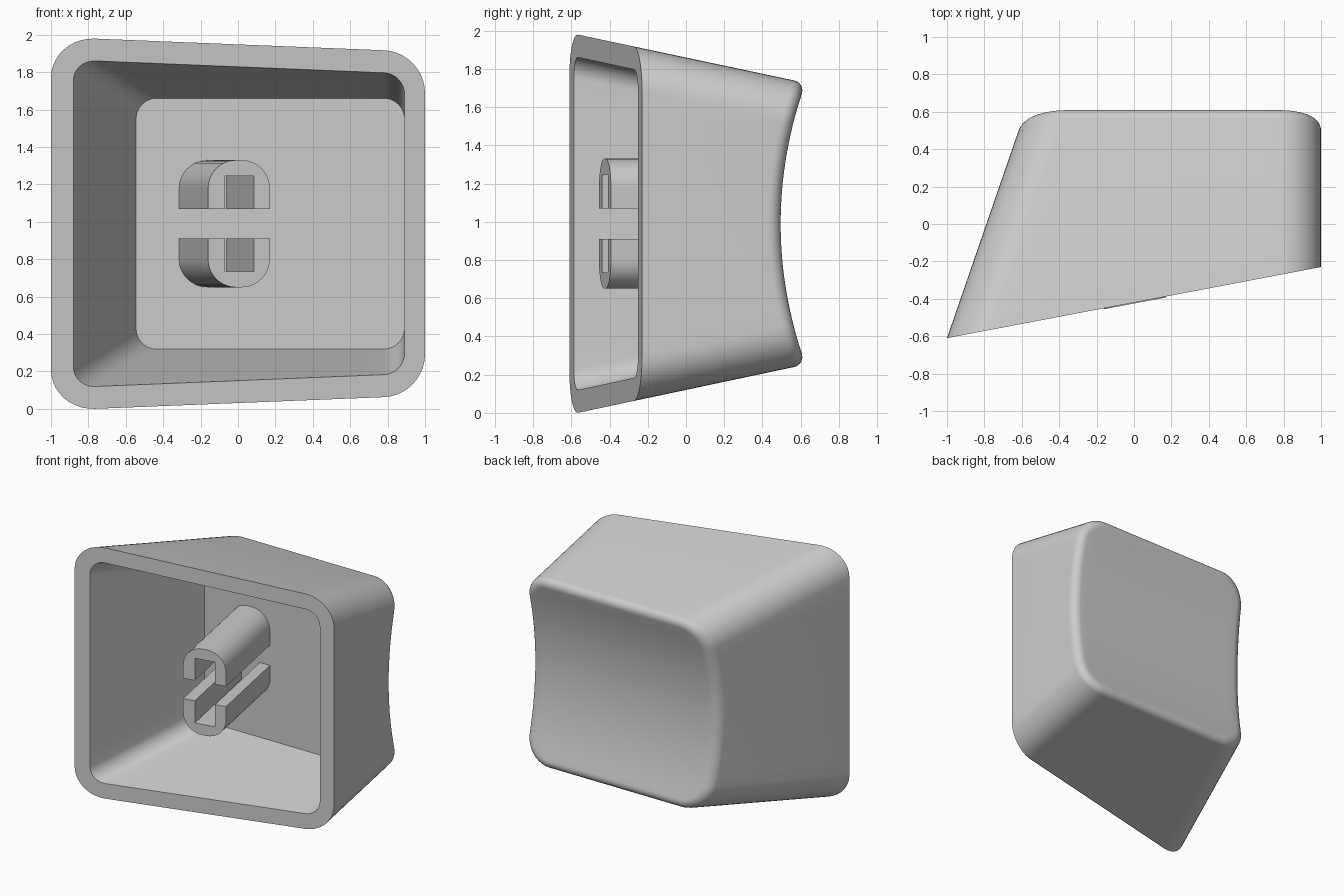
import bpy, bmesh
from math import cos, sin, pi, sqrt

if "Cube" in bpy.data.objects:
    bpy.data.objects.remove(bpy.data.objects["Cube"], do_unlink=True)

MID = 0.99        # height of the centre line
FLOOR = 0.36      # depth of the cavity floor
TILT = 0.19       # slope of the open side

grey = bpy.data.materials.new("light_grey")
grey.use_nodes = True
grey.diffuse_color = (0.6, 0.6, 0.6, 1)
grey.node_tree.nodes["Principled BSDF"].inputs["Base Color"].default_value = grey.diffuse_color


def rounded_rect(x0, x1, half, r, arc=10, side=14):
    """Rounded rectangle in x and z, with its straight sides subdivided."""
    corners = [(x1 - r, half - r, 0), (x0 + r, half - r, 1),
               (x0 + r, r - half, 2), (x1 - r, r - half, 3)]
    pts = []
    for cx, cz, q in corners:
        bend = [(cx + r * cos((q + k / arc) * pi / 2),
                 MID + cz + r * sin((q + k / arc) * pi / 2)) for k in range(arc + 1)]
        if pts:
            ax, az = pts[-1]
            pts += [(ax + (bend[0][0] - ax) * k / side, az + (bend[0][1] - az) * k / side)
                    for k in range(1, side)]
        pts += bend
    (ax, az), (bx, bz) = pts[-1], pts[0]
    return pts + [(ax + (bx - ax) * k / side, az + (bz - az) * k / side)
                  for k in range(1, side)]


def outer(y, inset=0):
    t = y + 0.61
    return rounded_rect(-1 + 0.345 * t + inset, 1 - inset, 0.999 - 0.212 * t - inset, 0.22 - inset)


def inner(y):
    t = y + 0.587
    return rounded_rect(-0.88 + 0.354 * t, 0.89, 0.875 - 0.216 * t, 0.11)


def opening(x, z):
    return -0.42 + TILT * x


def dish(x, z):
    radius = 2.13
    return 0.495 + radius - sqrt(radius ** 2 - (z - MID) ** 2)


def ring_on(section, surface):
    """Ring of points where a tapering section meets a surface."""
    ring = []
    for i in range(len(section(0))):
        y = 0
        for _ in range(8):
            x, z = section(y)[i]
            y = surface(x, z)
        ring.append((x, y, z))
    return ring


def finish(name, bm):
    bmesh.ops.recalc_face_normals(bm, faces=bm.faces)
    mesh = bpy.data.meshes.new(name)
    bm.to_mesh(mesh)
    bm.free()
    mesh.materials.append(grey)
    obj = bpy.data.objects.new(name, mesh)
    bpy.context.collection.objects.link(obj)
    bpy.ops.object.select_all(action="DESELECT")
    obj.select_set(True)
    bpy.context.view_layer.objects.active = obj
    bpy.ops.object.shade_smooth_by_angle(angle=pi / 6)


# Cap shell: cavity, open rim, tapered wall, rounded edge and hollow dish
rings = [ring_on(inner, lambda x, z: FLOOR), ring_on(inner, opening), ring_on(outer, opening)]
FILLET = 0.065
for k in range(9):
    a = k / 8 * pi / 2
    rings.append(ring_on(lambda y: outer(y, FILLET * (1 - cos(a))),
                         lambda x, z: dish(x, z) - FILLET * (1 - sin(a))))
edge = rings[-1]
cx = 0.2
for k in range(11, 0, -1):
    s = k / 12
    flat = [(cx + (x - cx) * s, MID + (z - MID) * s) for x, y, z in edge]
    rings.append([(x, dish(x, z), z) for x, z in flat])

bm = bmesh.new()
loops = [[bm.verts.new(p) for p in ring] for ring in rings]
count = len(loops[0])
for a, b in zip(loops, loops[1:]):
    for i in range(count):
        j = (i + 1) % count
        bm.faces.new((a[i], a[j], b[j], b[i]))
bm.faces.new(loops[0])
centre = bm.verts.new((cx, dish(cx, MID), MID))
for i in range(count):
    bm.faces.new((loops[-1][i], loops[-1][(i + 1) % count], centre))
finish("cap_shell", bm)


# Slotted stem: two mirrored channel halves leaning square to the open side
def stem_half(name, side):
    r, left, right, top = 0.15, -0.16, 0.17, 0.34
    profile = [(left, 0.08)]
    profile += [(left + r - r * cos(k * pi / 20), top - r + r * sin(k * pi / 20)) for k in range(11)]
    profile += [(right - r + r * sin(k * pi / 20), top - r + r * cos(k * pi / 20)) for k in range(11)]
    profile += [(right, 0.08), (0.085, 0.08), (0.085, 0.255), (-0.07, 0.255), (-0.07, 0.08)]
    bm = bmesh.new()
    tip, base = [], []
    for x, h in profile:
        y = -0.425 + TILT * x
        z = MID + side * h
        tip.append(bm.verts.new((x, y, z)))
        base.append(bm.verts.new((x - TILT * (FLOOR + 0.01 - y), FLOOR + 0.01, z)))
    bm.faces.new(tip)
    bm.faces.new(base)
    for i in range(len(tip)):
        j = (i + 1) % len(tip)
        bm.faces.new((tip[i], tip[j], base[j], base[i]))
    finish(name, bm)


stem_half("stem_upper", 1)
stem_half("stem_lower", -1)
